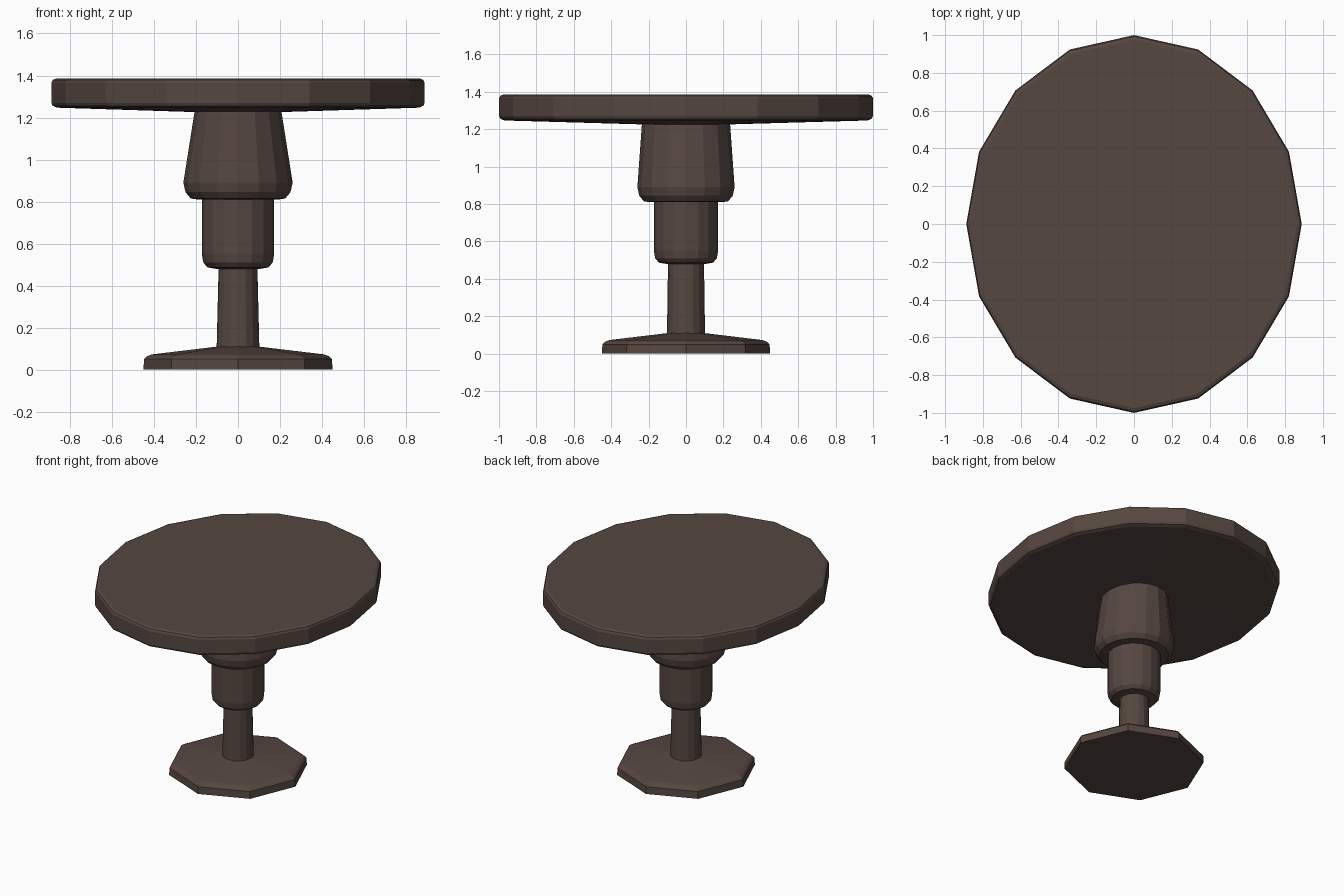
import bpy, bmesh, math

if "Cube" in bpy.data.objects:
    bpy.data.objects.remove(bpy.data.objects["Cube"])

# One dark wood colour for the whole table
wood = bpy.data.materials.new("dark brown wood")
wood.diffuse_color = (0.093, 0.063, 0.051, 1.0)
wood.use_nodes = True
wood.node_tree.nodes["Principled BSDF"].inputs["Base Color"].default_value = wood.diffuse_color


def lathe(name, profile, sides):
    """Closed faceted turning; profile rows are (x radius, y radius, z), bottom to top."""
    bm = bmesh.new()
    rings = []
    for rx, ry, z in profile:
        ring = []
        for i in range(sides):
            a = 2 * math.pi * i / sides
            ring.append(bm.verts.new((rx * math.cos(a), ry * math.sin(a), z)))
        rings.append(ring)
    for lo, hi in zip(rings, rings[1:]):
        for i in range(sides):
            j = (i + 1) % sides
            bm.faces.new((lo[i], lo[j], hi[j], hi[i]))
    bm.faces.new(rings[0][::-1])
    bm.faces.new(rings[-1])
    mesh = bpy.data.meshes.new(name)
    bm.to_mesh(mesh)
    bm.free()
    mesh.materials.append(wood)
    obj = bpy.data.objects.new(name, mesh)
    bpy.context.collection.objects.link(obj)
    return obj


def round_rows(*rows):
    return [(r, r, z) for r, z in rows]


# Eight-sided foot with a chamfered rim and sloping top
lathe("foot", round_rows((0.45, 0), (0.447, 0.05), (0.435, 0.063),
                         (0.41, 0.073), (0.10, 0.11)), 8)

# Slim lower stem
lathe("lower_stem", [(0.102, 0.102, 0.09), (0.092, 0.096, 0.50)], 16)

# Middle collar, rounded in at its lower end
lathe("middle_collar", round_rows((0.105, 0.48), (0.145, 0.487), (0.165, 0.51),
                                  (0.172, 0.55), (0.172, 0.83)), 16)

# Upper collar, becoming oval where it meets the top
lathe("upper_collar", round_rows((0.19, 0.81), (0.225, 0.815), (0.25, 0.845), (0.26, 0.89))
      + [(0.205, 0.235, 1.24)], 16)

# Oval top with softened rim and slightly dished underside
lathe("table_top", [(0.205, 0.235, 1.226), (0.86, 0.97, 1.247), (0.882, 0.993, 1.256),
                    (0.888, 1.0, 1.27), (0.888, 1.0, 1.366), (0.882, 0.993, 1.379),
                    (0.865, 0.975, 1.386)], 16)
